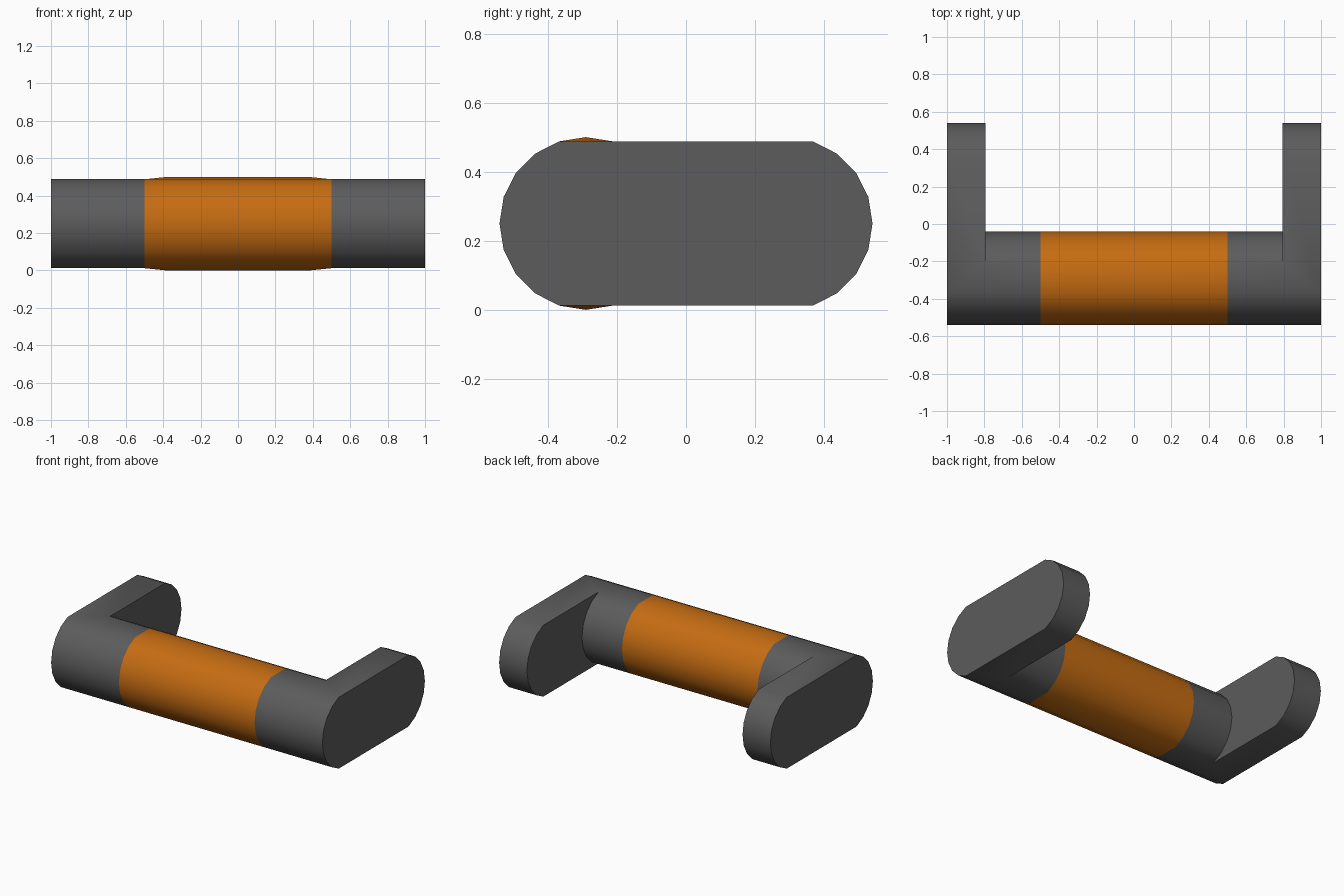
import bpy, bmesh, math

if "Cube" in bpy.data.objects:
    bpy.data.objects.remove(bpy.data.objects["Cube"])

R, ZC, YC = 0.25, 0.25, 0.29          # tube radius, axis height, arc centre offset
X_GRIP, X_BULGE, X_ARM, X_END = 0.5, 0.38, 0.795, 1.0


def arc(yc, start, end):
    """Points of a 20-sided circle in the YZ plane, angles in degrees."""
    step = 18 if end > start else -18
    return [(yc + R * math.cos(math.radians(a)), ZC + R * math.sin(math.radians(a)))
            for a in range(start, end + step, step)]


def ring(bm, x, pts):
    return [bm.verts.new((x, y, z)) for y, z in pts]


def bridge(bm, a, b):
    for i in range(len(a) - 1):
        bm.faces.new((a[i], a[i + 1], b[i + 1], b[i]))


def finish(bm, name, color):
    bmesh.ops.recalc_face_normals(bm, faces=bm.faces[:])
    me = bpy.data.meshes.new(name)
    bm.to_mesh(me)
    bm.free()
    ob = bpy.data.objects.new(name, me)
    bpy.context.collection.objects.link(ob)
    mat = bpy.data.materials.new(name + "_colour")
    mat.diffuse_color = color
    mat.use_nodes = True
    mat.node_tree.nodes["Principled BSDF"].inputs["Base Color"].default_value = mat.diffuse_color
    me.materials.append(mat)
    bpy.ops.object.select_all(action='DESELECT')
    ob.select_set(True)
    bpy.context.view_layer.objects.active = ob
    bpy.ops.object.shade_smooth_by_angle(angle=math.radians(30))
    return ob


front = arc(-YC, 108, 252)            # outer curve of the tube
inner = arc(-YC, -72, 72)             # back curve of the tube
rear = arc(YC, -72, 72)               # rounded end of the arm

# Side arms: flat plate with a rounded end, merging into the grey tube stub
bm = bmesh.new()
f_in, f_out = ring(bm, X_ARM, front), ring(bm, X_END, front)
r_in, r_out = ring(bm, X_ARM, rear), ring(bm, X_END, rear)
t_in = ring(bm, X_ARM, inner)
f_g, t_g = ring(bm, X_GRIP, front), ring(bm, X_GRIP, inner)
bm.faces.new(f_out + r_out)                                   # outer face
bm.faces.new(r_in + t_in[::-1])                               # inner face
bridge(bm, f_in, f_out)
bridge(bm, r_in, r_out)
bm.faces.new((f_in[-1], t_in[0], r_in[0], r_out[0], f_out[-1]))    # underside
bm.faces.new((f_in[0], t_in[-1], r_in[-1], r_out[-1], f_out[0]))   # top
loop_g, loop_in = f_g + t_g, f_in + t_in
bridge(bm, loop_g + loop_g[:1], loop_in + loop_in[:1])        # tube stub
arms = finish(bm, "side_arms", (0.107, 0.107, 0.107, 1))
arms.modifiers.new("Mirror", 'MIRROR')

# Grip: coloured tube with slight ridges along the top and bottom
bm = bmesh.new()
left = [ring(bm, -X_GRIP, p) for p in (front, inner)]
right = [ring(bm, X_GRIP, p) for p in (front, inner)]
for a, b in zip(left, right):
    bridge(bm, a, b)
for z, i, j in ((ZC + R, 0, -1), (ZC - R, -1, 0)):
    m0, m1 = ring(bm, -X_BULGE, [(-YC, z)])[0], ring(bm, X_BULGE, [(-YC, z)])[0]
    for l, r in ((left[0][i], right[0][i]), (left[1][j], right[1][j])):
        bm.faces.new((l, r, m1, m0))
    bm.faces.new((left[0][i], m0, left[1][j]))
    bm.faces.new((right[0][i], right[1][j], m1))
finish(bm, "grip", (0.56, 0.15, 0.006, 1))
